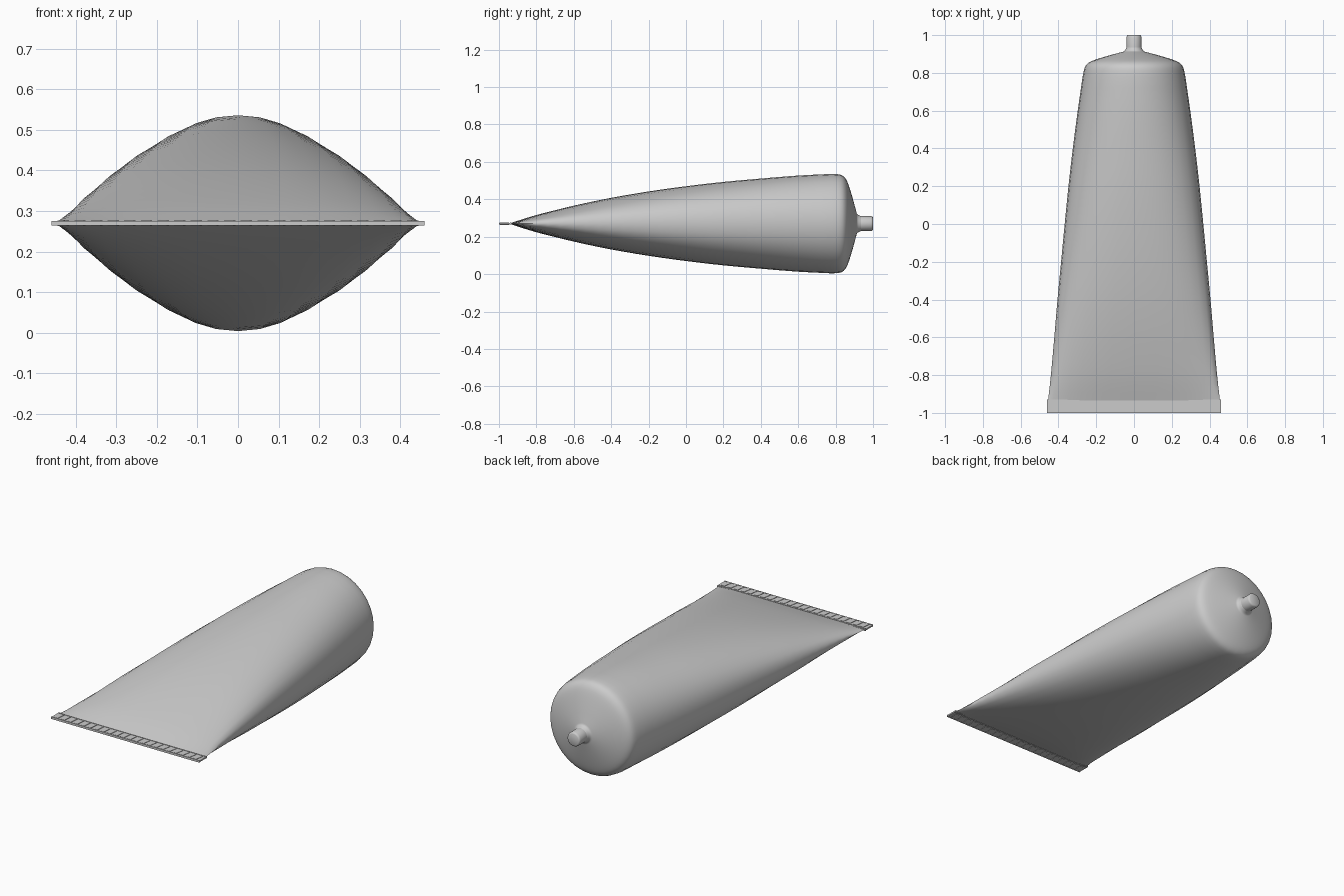
import bpy, bmesh, math
from mathutils import Vector

cube = bpy.data.objects.get("Cube")
if cube:
    bpy.data.objects.remove(cube, do_unlink=True)

MID = 0.27      # height of the tube axis
SIDES = 32

grey = bpy.data.materials.new("tube grey")
grey.use_nodes = True
colour = (0.6, 0.6, 0.6, 1)
grey.diffuse_color = colour
grey.node_tree.nodes["Principled BSDF"].inputs["Base Color"].default_value = colour


def finish(name, bm, angle):
    bmesh.ops.recalc_face_normals(bm, faces=bm.faces)
    mesh = bpy.data.meshes.new(name)
    bm.to_mesh(mesh)
    bm.free()
    obj = bpy.data.objects.new(name, mesh)
    bpy.context.collection.objects.link(obj)
    mesh.materials.append(grey)
    bpy.ops.object.select_all(action='DESELECT')
    obj.select_set(True)
    bpy.context.view_layer.objects.active = obj
    bpy.ops.object.shade_smooth_by_angle(angle=math.radians(angle))
    return obj


def smooth_path(points, steps):
    """Catmull-Rom curve through the points."""
    p = [Vector(q) for q in points]
    p = [2 * p[0] - p[1]] + p + [2 * p[-1] - p[-2]]
    out = []
    for a, b, c, d in zip(p, p[1:], p[2:], p[3:]):
        for i in range(steps):
            t = i / steps
            out.append(0.5 * (2 * b + (c - a) * t + (2 * a - 5 * b + 4 * c - d) * t * t
                              + (3 * b - a - 3 * c + d) * t ** 3))
    return out + [p[-2]]


def loft(name, stations, angle):
    """Skin rings given as (y, half width, half height); flatter rings are fuller."""
    bm = bmesh.new()
    rings = []
    for y, a, b in stations:
        power = 2 / (2 + 0.6 * (1 - min(1, b / a)))
        ring = []
        for i in range(SIDES):
            t = 2 * math.pi * i / SIDES
            c, s = math.cos(t), math.sin(t)
            x = math.copysign(abs(c) ** power, c) * a
            z = math.copysign(abs(s) ** power, s) * b
            ring.append(bm.verts.new((x, y, MID + z)))
        rings.append(ring)
    for r, q in zip(rings, rings[1:]):
        for i in range(SIDES):
            j = (i + 1) % SIDES
            bm.faces.new((r[i], r[j], q[j], q[i]))
    bm.faces.new(rings[0])
    bm.faces.new(rings[-1])
    return finish(name, bm, angle)


# Squeezed body: flat at the sealed front, round at the shoulder
body = [(-0.935, 0.455, 0.004), (-0.8, 0.44, 0.046), (-0.6, 0.422, 0.096),
        (-0.4, 0.405, 0.138), (-0.2, 0.386, 0.172), (0, 0.367, 0.2),
        (0.2, 0.347, 0.223), (0.4, 0.324, 0.241), (0.6, 0.298, 0.257),
        (0.78, 0.272, 0.266)]
shoulder = [(0.78, 0.272, 0.266), (0.825, 0.262, 0.262), (0.85, 0.245, 0.245),
            (0.868, 0.21, 0.21), (0.89, 0.14, 0.14), (0.909, 0.07, 0.07),
            (0.916, 0.05, 0.05), (0.935, 0.04, 0.04)]
loft("tube_body", smooth_path(body, 3)[:-1] + smooth_path(shoulder, 3), 50)

# Nozzle with a softened rim
loft("nozzle", [(0.93, 0.04, 0.04), (0.99, 0.04, 0.04),
                (0.997, 0.037, 0.037), (1, 0.032, 0.032)], 50)


def box(bm, centre, size, slant=0):
    verts = bmesh.ops.create_cube(bm, size=1)["verts"]
    for v in verts:
        v.co = Vector(centre) + Vector([c * s for c, s in zip(v.co, size)])
        v.co.x += slant * (v.co.y - centre[1])


# Flat crimped seal
bm = bmesh.new()
box(bm, (0, -0.965, MID), (0.92, 0.07, 0.008))
finish("crimp_seal", bm, 30)

# Slanted ribs pressed into both faces of the seal
bm = bmesh.new()
RIBS = 22
for i in range(RIBS):
    x = (i - (RIBS - 1) / 2) * 0.041
    box(bm, (x, -0.97, MID), (0.022, 0.05, 0.013), 0.12)
for y in (-0.938, -0.998):
    box(bm, (0, y, MID), (0.92, 0.004, 0.012))
finish("crimp_ribs", bm, 30)
